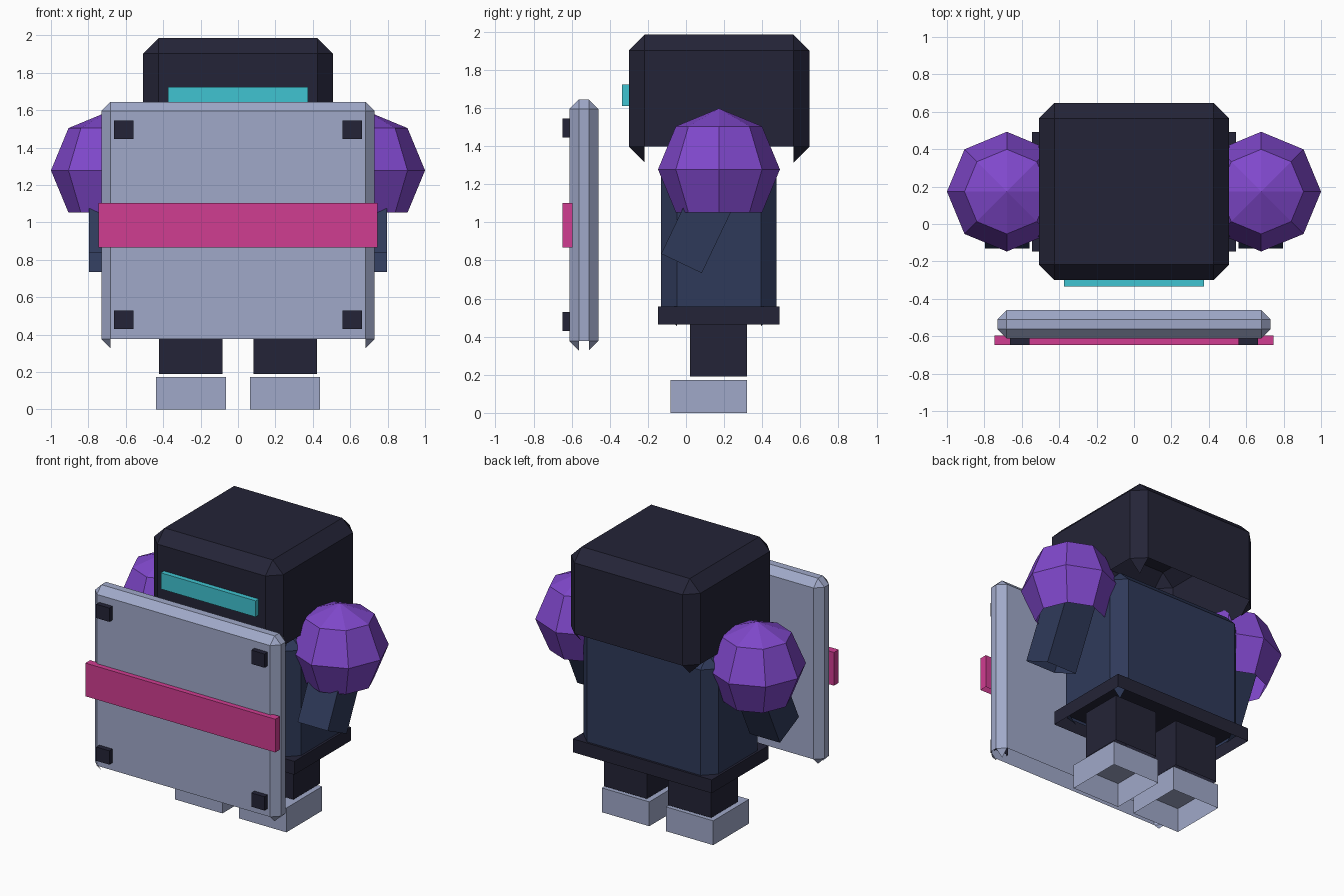
import bpy, bmesh, math
from mathutils import Matrix, Vector

if "Cube" in bpy.data.objects:
    bpy.data.objects.remove(bpy.data.objects["Cube"], do_unlink=True)


def material(name, code):
    """Flat material from an sRGB hex code, stored as linear values."""
    srgb = [int(code[i:i + 2], 16) / 255 for i in (0, 2, 4)]
    colour = [((c + 0.055) / 1.055) ** 2.4 for c in srgb] + [1.0]
    mat = bpy.data.materials.new(name)
    mat.use_nodes = True
    mat.diffuse_color = colour
    mat.node_tree.nodes["Principled BSDF"].inputs["Base Color"].default_value = colour
    return mat


DARK = material("charcoal", "242437")
NAVY = material("navy", "2F3A5A")
STEEL = material("pale_steel", "A0A9C9")
PURPLE = material("purple", "8048CC")
PINK = material("pink", "D03D91")
TEAL = material("teal", "40C4D1")


def finish(name, bm, mat):
    """Open the underside, then turn the mesh into a flat shaded object."""
    bm.normal_update()
    under = [f for f in bm.faces if f.normal.z < -0.6]
    bmesh.ops.delete(bm, geom=under, context='FACES')
    mesh = bpy.data.meshes.new(name)
    bm.to_mesh(mesh)
    bm.free()
    mesh.materials.append(mat)
    obj = bpy.data.objects.new(name, mesh)
    bpy.context.collection.objects.link(obj)
    return obj


def box(name, x, y, z, mat, bevel=0.0, tilt=0.0):
    """Box from its ranges on each axis, optionally chamfered and tilted."""
    bm = bmesh.new()
    size = [r[1] - r[0] for r in (x, y, z)]
    centre = Vector([(r[0] + r[1]) / 2 for r in (x, y, z)])
    bmesh.ops.create_cube(bm, size=1, matrix=Matrix.Diagonal((*size, 1)))
    if bevel:
        bmesh.ops.bevel(bm, geom=bm.edges[:], offset=bevel, segments=1,
                        affect='EDGES', profile=0.5)
    bm.transform(Matrix.Translation(centre) @ Matrix.Rotation(tilt, 4, 'X'))
    return finish(name, bm, mat)


def span(half):
    return (-half, half)


def sided(side, a, b):
    return tuple(sorted((side * a, side * b)))


# Head and visor
box("head", span(0.508), (-0.30, 0.648), (1.315, 1.985), DARK, 0.083)
box("visor", span(0.373), (-0.335, -0.27), (1.61, 1.725), TEAL)

# Torso and belt
box("torso", span(0.53), (-0.131, 0.476), (0.455, 1.39), NAVY, 0.083)
box("belt", span(0.546), (-0.147, 0.491), (0.463, 0.558), DARK)

# Limbs, mirrored left and right
for side, label in ((1, "left"), (-1, "right")):
    box(label + "_leg", sided(side, 0.083, 0.422), (0.02, 0.32), (0.19, 0.52), DARK)
    box(label + "_foot", sided(side, 0.065, 0.438), (-0.082, 0.32), (0.0, 0.173), STEEL)
    box(label + "_arm", sided(side, 0.56, 0.797), (-0.034, 0.202), (0.76, 1.26),
        NAVY, tilt=math.radians(-25.5))

    bm = bmesh.new()
    bmesh.ops.create_uvsphere(bm, u_segments=8, v_segments=4, radius=0.32)
    bm.transform(Matrix.Translation((side * 0.68, 0.173, 1.278)))
    finish(label + "_shoulder", bm, PURPLE)

# Shield with stripe and corner bolts
box("shield", span(0.731), (-0.612, -0.46), (0.327, 1.645), STEEL, 0.05)
box("shield_stripe", span(0.747), (-0.648, -0.595), (0.867, 1.103), PINK)
for side, label in ((1, "left"), (-1, "right")):
    for height, level in ((0.48, "lower"), (1.495, "upper")):
        box(f"{level}_{label}_bolt", sided(side, 0.558, 0.662), (-0.648, -0.598),
            (height - 0.049, height + 0.049), DARK)
